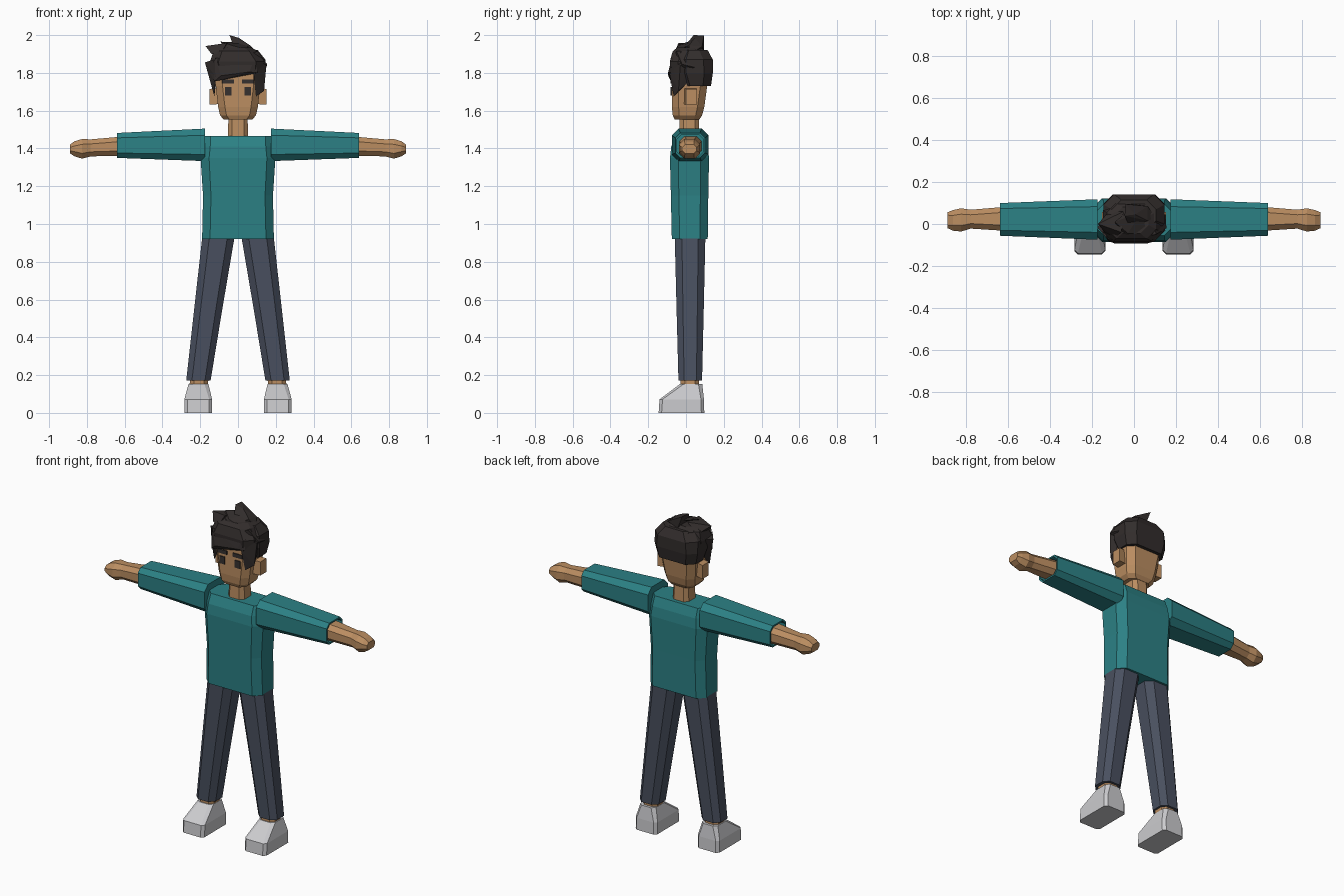
import bpy, bmesh


def material(name, rgb):
    m = bpy.data.materials.new(name)
    m.diffuse_color = (*rgb, 1)
    return m


SKIN = material("skin", (0.50, 0.27, 0.12))
TEAL = material("teal shirt", (0.025, 0.22, 0.235))
DENIM = material("dark denim", (0.067, 0.08, 0.115))
HAIR = material("dark hair", (0.032, 0.026, 0.025))
SHOE = material("light grey shoe", (0.60, 0.60, 0.62))
EYE = material("eye brown", (0.036, 0.030, 0.028))


def finish(bm, name, mat):
    bmesh.ops.recalc_face_normals(bm, faces=bm.faces)
    me = bpy.data.meshes.new(name)
    bm.to_mesh(me)
    bm.free()
    me.materials.append(mat)
    ob = bpy.data.objects.new(name, me)
    bpy.context.collection.objects.link(ob)
    return ob


def loft(name, mat, sections, axis="z", sign=1):
    """Join chamfered rectangles (pos, a0, a1, b0, b1, chamfer).
    Axis z: a = x, b = y.  Axis x: a = y, b = z.  Sign mirrors x."""
    bm = bmesh.new()
    rings = []
    for p, a0, a1, b0, b1, c in sections:
        outline = [(a0 + c, b0), (a1 - c, b0), (a1, b0 + c), (a1, b1 - c),
                   (a1 - c, b1), (a0 + c, b1), (a0, b1 - c), (a0, b0 + c)]
        ring = []
        for a, b in outline:
            x, y, z = (a, b, p) if axis == "z" else (p, a, b)
            ring.append(bm.verts.new((x * sign, y, z)))
        rings.append(ring)
    for lo, hi in zip(rings, rings[1:]):
        for i in range(8):
            j = (i + 1) % 8
            bm.faces.new((lo[i], lo[j], hi[j], hi[i]))
    bm.faces.new(rings[0])
    bm.faces.new(rings[-1])
    return finish(bm, name, mat)


def hull(name, mat, points):
    """Faceted lock made from the convex hull of a few points."""
    bm = bmesh.new()
    verts = [bm.verts.new(p) for p in points]
    out = bmesh.ops.convex_hull(bm, input=verts)
    loose = {v for v in out["geom_interior"] if isinstance(v, bmesh.types.BMVert)}
    bmesh.ops.delete(bm, geom=list(loose), context="VERTS")
    return finish(bm, name, mat)


def plate(name, mat, x0, x1, z0, z1):
    """Thin painted detail on the face."""
    pts = [(x, y, z) for x in (x0, x1) for y in (-0.081, -0.073) for z in (z0, z1)]
    return hull(name, mat, pts)


# Shirt body
loft("shirt_body", TEAL, [
    (0.92, -0.19, 0.19, -0.075, 0.115, 0.042),
    (1.15, -0.185, 0.185, -0.08, 0.118, 0.042),
    (1.35, -0.198, 0.198, -0.085, 0.122, 0.045),
    (1.41, -0.19, 0.19, -0.078, 0.115, 0.043),
    (1.465, -0.18, 0.18, -0.055, 0.095, 0.035)])

# Neck and head
loft("neck", SKIN, [
    (1.43, -0.055, 0.055, -0.037, 0.072, 0.022),
    (1.58, -0.050, 0.050, -0.033, 0.068, 0.020)])
loft("head", SKIN, [
    (1.553, -0.075, 0.075, -0.060, 0.070, 0.030),
    (1.575, -0.095, 0.095, -0.070, 0.085, 0.034),
    (1.62, -0.105, 0.105, -0.075, 0.097, 0.036),
    (1.73, -0.118, 0.118, -0.075, 0.112, 0.036),
    (1.86, -0.120, 0.120, -0.075, 0.115, 0.040)])

for side, s in (("left", 1), ("right", -1)):
    # Sleeve with a recessed cuff
    loft(side + "_sleeve", TEAL, [
        (0.175, -0.075, 0.118, 1.333, 1.505, 0.035),
        (0.64, -0.056, 0.100, 1.350, 1.482, 0.026),
        (0.64, -0.047, 0.091, 1.359, 1.473, 0.023),
        (0.60, -0.047, 0.091, 1.359, 1.473, 0.023)], "x", s)
    # Forearm and hand
    loft(side + "_hand", SKIN, [
        (0.59, -0.034, 0.084, 1.362, 1.465, 0.026),
        (0.78, -0.022, 0.068, 1.358, 1.448, 0.024),
        (0.825, -0.036, 0.075, 1.346, 1.450, 0.028),
        (0.865, -0.032, 0.066, 1.358, 1.438, 0.025),
        (0.89, -0.020, 0.056, 1.374, 1.420, 0.014)], "x", s)
    # Trouser leg
    loft(side + "_leg", DENIM, [
        (0.172, 0.145, 0.274, -0.040, 0.085, 0.030),
        (0.55, 0.083, 0.232, -0.050, 0.094, 0.034),
        (0.95, 0.015, 0.187, -0.060, 0.103, 0.038)], "z", s)
    # Ankle
    loft(side + "_ankle", SKIN, [
        (0.14, 0.160, 0.257, -0.028, 0.070, 0.022),
        (0.20, 0.155, 0.252, -0.028, 0.070, 0.022)], "z", s)
    # Shoe
    loft(side + "_shoe", SHOE, [
        (0.0, 0.137, 0.284, -0.145, 0.097, 0.016),
        (0.072, 0.137, 0.284, -0.140, 0.095, 0.016),
        (0.153, 0.157, 0.262, -0.032, 0.086, 0.020)], "z", s)
    # Ear, flaring outward
    hull(side + "_ear", SKIN, [
        (s * x, y, z) for x, ya, yb, za, zb in
        ((0.095, -0.012, 0.050, 1.635, 1.72), (0.152, 0.000, 0.058, 1.632, 1.715))
        for y in (ya, yb) for z in (za, zb)])
    # Eye and brow
    plate(side + "_eye", EYE, s * 0.034, s * 0.069, 1.68, 1.725)
    plate(side + "_brow", EYE, s * 0.020, s * 0.085, 1.743, 1.766)

# Hair around the back and sides
loft("hair_back", HAIR, [
    (1.73, -0.130, 0.130, -0.020, 0.132, 0.042),
    (1.80, -0.146, 0.146, -0.045, 0.142, 0.046),
    (1.87, -0.145, 0.145, -0.050, 0.142, 0.050),
    (1.92, -0.105, 0.105, -0.030, 0.115, 0.045)])
# Hair crown
loft("hair_crown", HAIR, [
    (1.805, -0.138, 0.132, -0.082, 0.100, 0.040),
    (1.86, -0.148, 0.140, -0.086, 0.110, 0.045),
    (1.915, -0.130, 0.105, -0.070, 0.100, 0.045),
    (1.935, -0.095, 0.070, -0.045, 0.080, 0.040)])

# Swept fringe and pointed locks
LOCKS = {
    "fringe": [(-0.125, -0.080, 1.755), (-0.150, -0.040, 1.80), (0.060, -0.094, 1.805),
               (0.105, -0.080, 1.80), (0.09, -0.075, 1.88), (-0.12, -0.075, 1.88),
               (-0.09, -0.094, 1.785)],
    "right_side_lock": [(-0.125, -0.050, 1.675), (-0.155, -0.020, 1.79), (-0.175, -0.015, 1.855),
                        (-0.118, -0.085, 1.78), (-0.13, -0.070, 1.87), (-0.118, 0.0, 1.74),
                        (-0.14, 0.03, 1.86)],
    "left_side_lock": [(0.095, -0.065, 1.675), (0.138, -0.040, 1.705), (0.082, -0.088, 1.80),
                       (0.150, -0.030, 1.84), (0.10, -0.075, 1.87), (0.125, 0.0, 1.74),
                       (0.13, 0.03, 1.87)],
    "left_tuft": [(0.155, -0.02, 1.845), (0.150, 0.045, 1.83), (0.105, -0.05, 1.915),
                  (0.06, -0.06, 1.90), (0.09, 0.06, 1.915), (0.10, -0.04, 1.79)],
    "right_tuft": [(-0.172, 0.0, 1.942), (-0.140, -0.04, 1.90), (-0.09, -0.065, 1.90),
                   (-0.06, -0.04, 1.958), (-0.05, 0.06, 1.955), (-0.12, 0.06, 1.90)],
    "top_crest": [(-0.045, 0.040, 2.0), (-0.040, 0.095, 1.998), (0.005, 0.045, 1.985),
                  (0.065, 0.015, 1.945), (0.065, 0.085, 1.94), (0.105, 0.03, 1.905),
                  (-0.02, -0.015, 1.93), (-0.01, 0.095, 1.92)],
    "middle_tuft": [(-0.092, 0.01, 1.965), (-0.03, -0.045, 1.945), (0.06, -0.05, 1.92),
                    (0.04, 0.06, 1.962), (-0.03, 0.06, 1.96), (-0.06, -0.06, 1.90)],
}
for lock, pts in LOCKS.items():
    hull("hair_" + lock, HAIR, pts)
